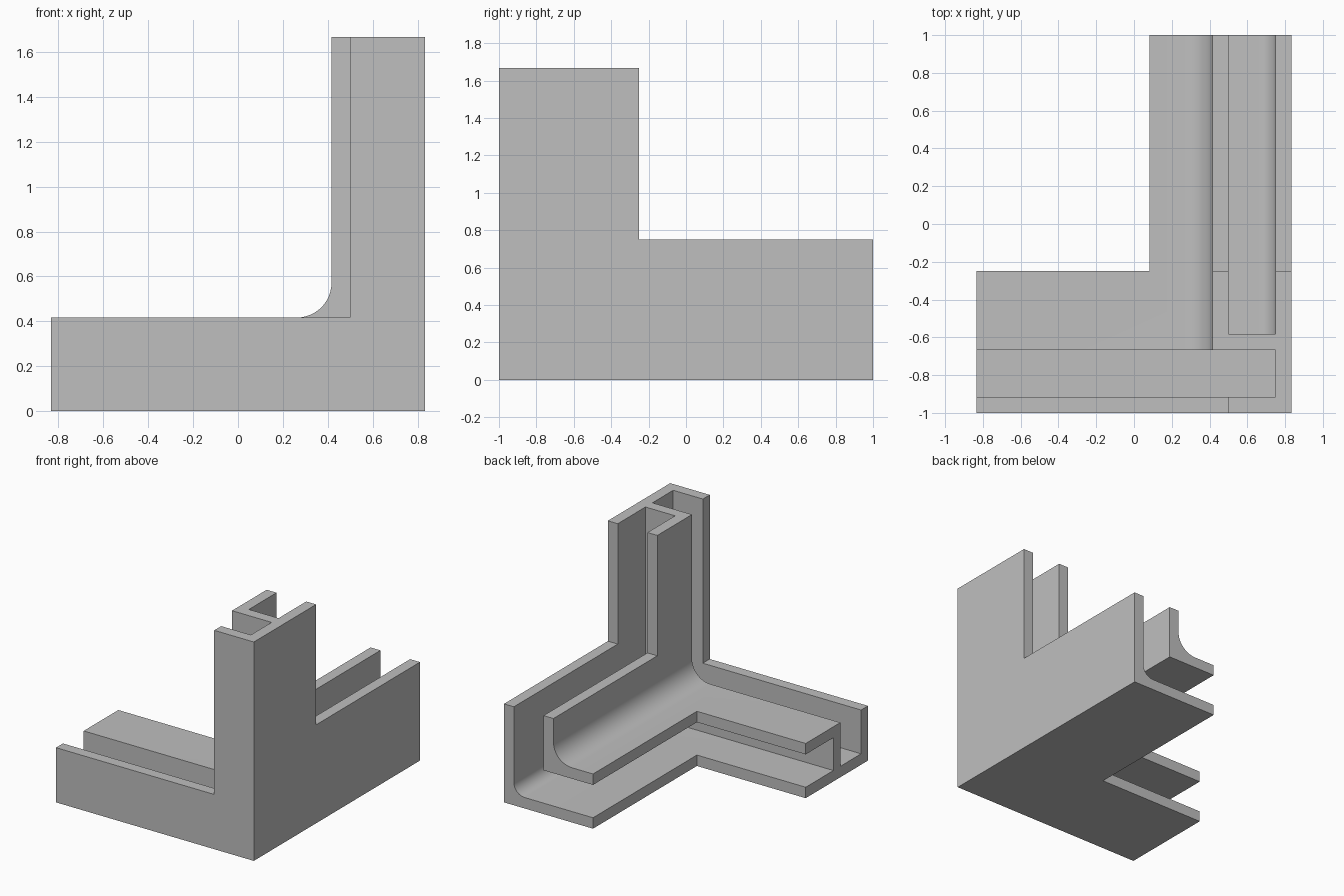
import bpy, bmesh, math
from mathutils import Matrix

cube = bpy.data.objects.get("Cube")
if cube:
    bpy.data.objects.remove(cube, do_unlink=True)

UNIT = 1 / 12          # everything is laid out in plate thicknesses
W, D, H = 10, 12, 20   # half width, half depth, height

grey = bpy.data.materials.new("plain grey")
grey.use_nodes = True
grey.diffuse_color = (0.52, 0.52, 0.52, 1)
grey.node_tree.nodes["Principled BSDF"].inputs["Base Color"].default_value = (0.52, 0.52, 0.52, 1)


def prism(name, axis, outline, start, end):
    """Extrude a 2D outline along an axis; the outline uses the other two axes in order."""
    def place(p, depth):
        co = list(p)
        co.insert("xyz".index(axis), depth)
        return co
    bm = bmesh.new()
    face = bm.faces.new([bm.verts.new(place(p, start)) for p in outline])
    moved = bmesh.ops.extrude_face_region(bm, geom=[face])["geom"]
    shift = place((0, 0), end - start)
    bmesh.ops.translate(bm, vec=shift, verts=[v for v in moved if isinstance(v, bmesh.types.BMVert)])
    bmesh.ops.recalc_face_normals(bm, faces=bm.faces)
    mesh = bpy.data.meshes.new(name)
    bm.to_mesh(mesh)
    bm.free()
    mesh.materials.append(grey)
    obj = bpy.data.objects.new(name, mesh)
    bpy.context.collection.objects.link(obj)
    return obj


def angle_profile(left, right, bottom, top, radius, steps=12):
    """One-unit-thick L section with a rounded inside corner."""
    cx, cz = right - 1 - radius, bottom + 1 + radius
    arc = [(cx + radius * math.cos(a), cz + radius * math.sin(a))
           for a in (-math.pi / 2 * i / steps for i in range(steps + 1))]
    return [(left, bottom), (right, bottom), (right, top), (right - 1, top)] + arc + [(left, bottom + 1)]


# Outer shell: floor, front wall, right wall
floor = prism("corner_bracket", "z",
              [(-W, -D), (W, -D), (W, D), (1, D), (1, -3), (-W, -3)], 0, 1)
parts = [
    prism("front_wall", "y", [(-W, 0), (W, 0), (W, H), (6, H), (6, 5), (-W, 5)], -D, -11),
    prism("right_wall", "x", [(-D, 0), (D, 0), (D, 9), (-3, 9), (-3, H), (-D, H)], 9, W),
    # Rounded corner between floor and right wall
    prism("outer_rail", "y", angle_profile(1, W, 0, 9, 1.1), -7.5, D),
    # Web joining the outer shell and the inner shell
    prism("web", "y", [(-W, 0), (W, 0), (W, H), (5, H), (5, 5), (-W, 5)], -8, -7),
    # Inner shell: post and side arm, then the back arm
    prism("inner_post", "y", angle_profile(-W, 6, 4, H, 1.85), -8, -3),
    prism("inner_rail", "y", angle_profile(1, 6, 4, 9, 1.85), -8, D),
]

# Weld all parts into one solid
bpy.ops.object.select_all(action="DESELECT")
bpy.context.view_layer.objects.active = floor
floor.select_set(True)
for part in parts:
    mod = floor.modifiers.new("join_" + part.name, "BOOLEAN")
    mod.operation = "UNION"
    mod.solver = "EXACT"
    mod.object = part
    bpy.ops.object.modifier_apply(modifier=mod.name)
    bpy.data.objects.remove(part, do_unlink=True)

# Merge coplanar faces and scale to final size
bm = bmesh.new()
bm.from_mesh(floor.data)
bmesh.ops.remove_doubles(bm, verts=bm.verts, dist=0.001)
bmesh.ops.dissolve_limit(bm, angle_limit=0.01, verts=bm.verts, edges=bm.edges)
bmesh.ops.transform(bm, matrix=Matrix.Scale(UNIT, 4), verts=bm.verts)
bm.to_mesh(floor.data)
bm.free()

bpy.ops.object.shade_smooth_by_angle(angle=math.radians(30))
